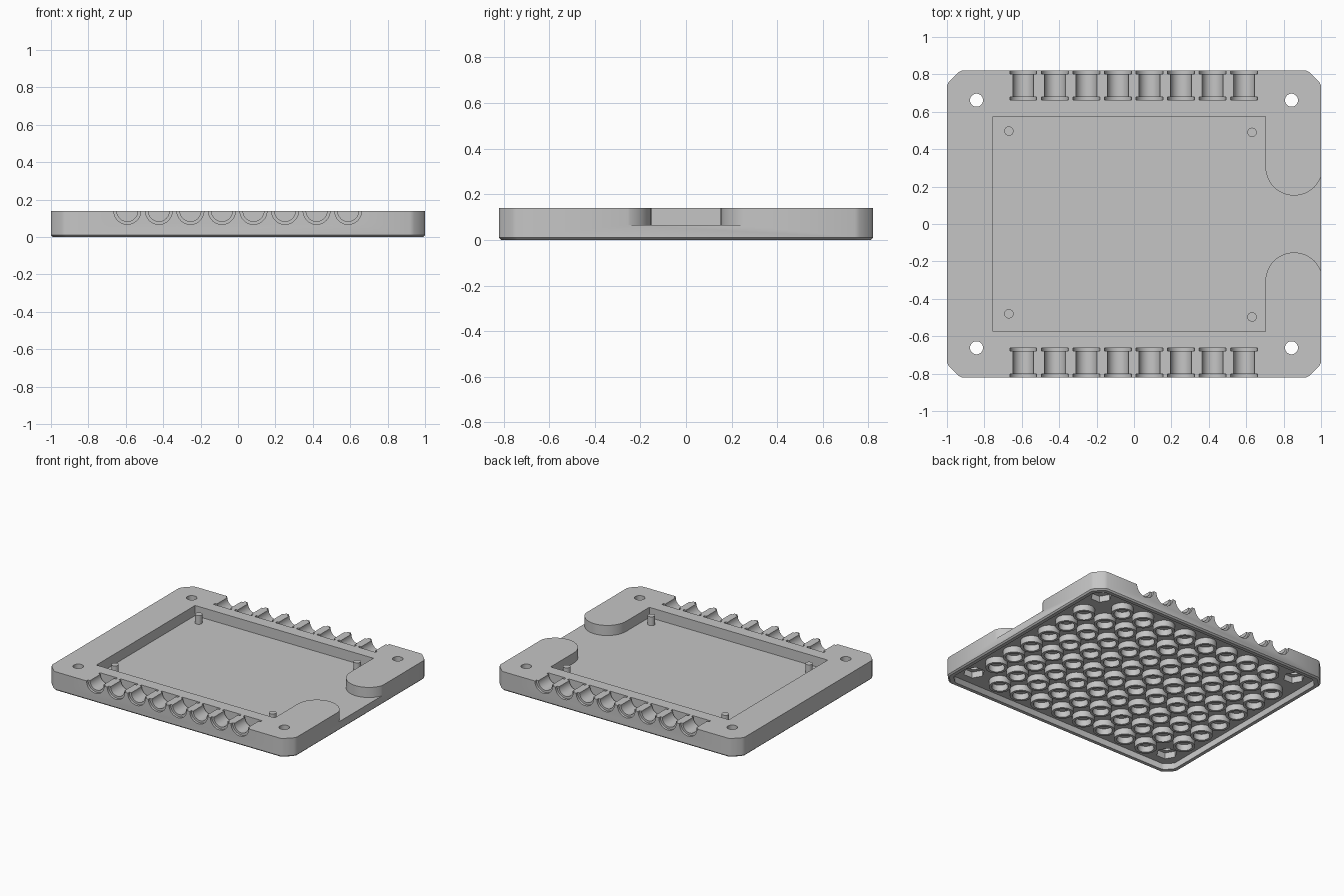
import bpy, bmesh
from math import sin, cos, pi, tau

TOP, FLOOR, CEILING = 0.14, 0.065, 0.045
HX, HY = 1.0, 0.82

if "Cube" in bpy.data.objects:
    bpy.data.objects.remove(bpy.data.objects["Cube"], do_unlink=True)

grey = bpy.data.materials.new("plain grey")
grey.use_nodes = True
colour = (0.56, 0.56, 0.56, 1)
grey.diffuse_color = colour
grey.node_tree.nodes["Principled BSDF"].inputs["Base Color"].default_value = colour


def make(name, bm):
    bmesh.ops.recalc_face_normals(bm, faces=bm.faces)
    mesh = bpy.data.meshes.new(name)
    bm.to_mesh(mesh)
    bm.free()
    mesh.materials.append(grey)
    obj = bpy.data.objects.new(name, mesh)
    bpy.context.collection.objects.link(obj)
    return obj


def loft(bm, rings, caps=True):
    """Skin a list of closed rings; without caps the last joins the first."""
    rows = [[bm.verts.new(p) for p in ring] for ring in rings]
    pairs = list(zip(rows, rows[1:]))
    if not caps:
        pairs.append((rows[-1], rows[0]))
    for a, b in pairs:
        for i in range(len(a)):
            j = (i + 1) % len(a)
            bm.faces.new((a[i], a[j], b[j], b[i]))
    if caps:
        bm.faces.new(rows[0])
        bm.faces.new(rows[-1])


def prism(bm, outline, z0, z1):
    loft(bm, [[(x, y, z) for x, y in outline] for z in (z0, z1)])


def circle(x, y, r, n, turn=0):
    return [(x + r * cos(tau * i / n + turn), y + r * sin(tau * i / n + turn))
            for i in range(n)]


def clipped(hx, hy, c):
    """Rectangle with softly rounded chamfers at the corners."""
    soft = [(0, c), (0.13 * c, 0.74 * c), (0.74 * c, 0.13 * c), (c, 0)]
    corner = [(hx - a, hy - b) for a, b in soft]
    left = [(-x, y) for x, y in reversed(corner)]
    half = corner + left
    return half + [(-x, -y) for x, y in half]


def select(obj):
    bpy.ops.object.select_all(action='DESELECT')
    obj.select_set(True)
    bpy.context.view_layer.objects.active = obj


def cut(target, bm):
    cutter = make("cutter", bm)
    cutter.hide_render = True
    mod = target.modifiers.new("cut", 'BOOLEAN')
    mod.operation, mod.solver, mod.object = 'DIFFERENCE', 'EXACT', cutter
    select(target)
    bpy.ops.object.modifier_apply(modifier=mod.name)
    bpy.data.objects.remove(cutter, do_unlink=True)


# Base block with a small chamfer under its outer edge
bm = bmesh.new()
edge = clipped(HX, HY, 0.08)
foot = clipped(HX - 0.01, HY - 0.01, 0.076)
loft(bm, [[(x, y, 0) for x, y in foot]]
     + [[(x, y, z) for x, y in edge] for z in (0.01, TOP)])
base = make("base_plate", bm)

# Board pocket, opening to the +x side between two rounded lobes
r, cx, cy = 0.153, 0.856, 0.305
arc = [(cx - r * cos(pi * i / 24), -cy + r * sin(pi * i / 24)) for i in range(25)]
lower = [(-0.754, -0.576), (0.703, -0.576)] + arc + [(1.1, -cy)]
bm = bmesh.new()
prism(bm, lower + [(x, -y) for x, y in reversed(lower)], FLOOR, 0.3)
cut(base, bm)

# Recess underneath
bm = bmesh.new()
prism(bm, clipped(HX - 0.036, HY - 0.036, 0.065), -0.1, CEILING)
cut(base, bm)

# Spool-shaped cable grooves along front and back
bm = bmesh.new()
profile = [(0.662, 0.072), (0.68, 0.072), (0.68, 0.056),
           (0.802, 0.056), (0.802, 0.072), (0.85, 0.072)]
for side in (-1, 1):
    for k in range(8):
        gx = -0.592 + 0.1687 * k
        loft(bm, [[(x, side * y, z) for x, z in circle(gx, TOP, rad, 40, 0.03)]
                  for y, rad in profile])
cut(base, bm)

# Screw holes and hexagonal nut pockets in the four corners
corners = [(sx * 0.842, sy * 0.662) for sx in (-1, 1) for sy in (-1, 1)]
for rad, n, z0, z1 in ((0.035, 32, -0.1, 0.3), (0.072, 6, 0.02, 0.09)):
    bm = bmesh.new()
    for x, y in corners:
        prism(bm, circle(x, y, rad, n), z0, z1)
    cut(base, bm)

# Gripping tubes under the plate, leaving the corners free
bm = bmesh.new()
pitch = 0.182
for i in range(10):
    for j in range(8):
        if i in (0, 9) and j in (0, 7):
            continue
        x, y = (i - 4.5) * pitch, (j - 3.5) * pitch
        loft(bm, [[(px, py, z) for px, py in circle(x, y, rad, 32)]
                  for rad, z in ((0.074, 0), (0.074, CEILING + 0.003),
                                 (0.055, CEILING + 0.003), (0.055, 0))], caps=False)
tubes = make("underside_tubes", bm)

# Locating pegs in the pocket
bm = bmesh.new()
for x, y in ((-0.669, 0.497), (-0.669, -0.48), (0.631, 0.49), (0.631, -0.497)):
    prism(bm, circle(x, y, 0.025, 24), FLOOR - 0.005, 0.13)
pegs = make("locating_pegs", bm)

for obj in (base, tubes, pegs):
    select(obj)
    bpy.ops.object.shade_smooth_by_angle()
